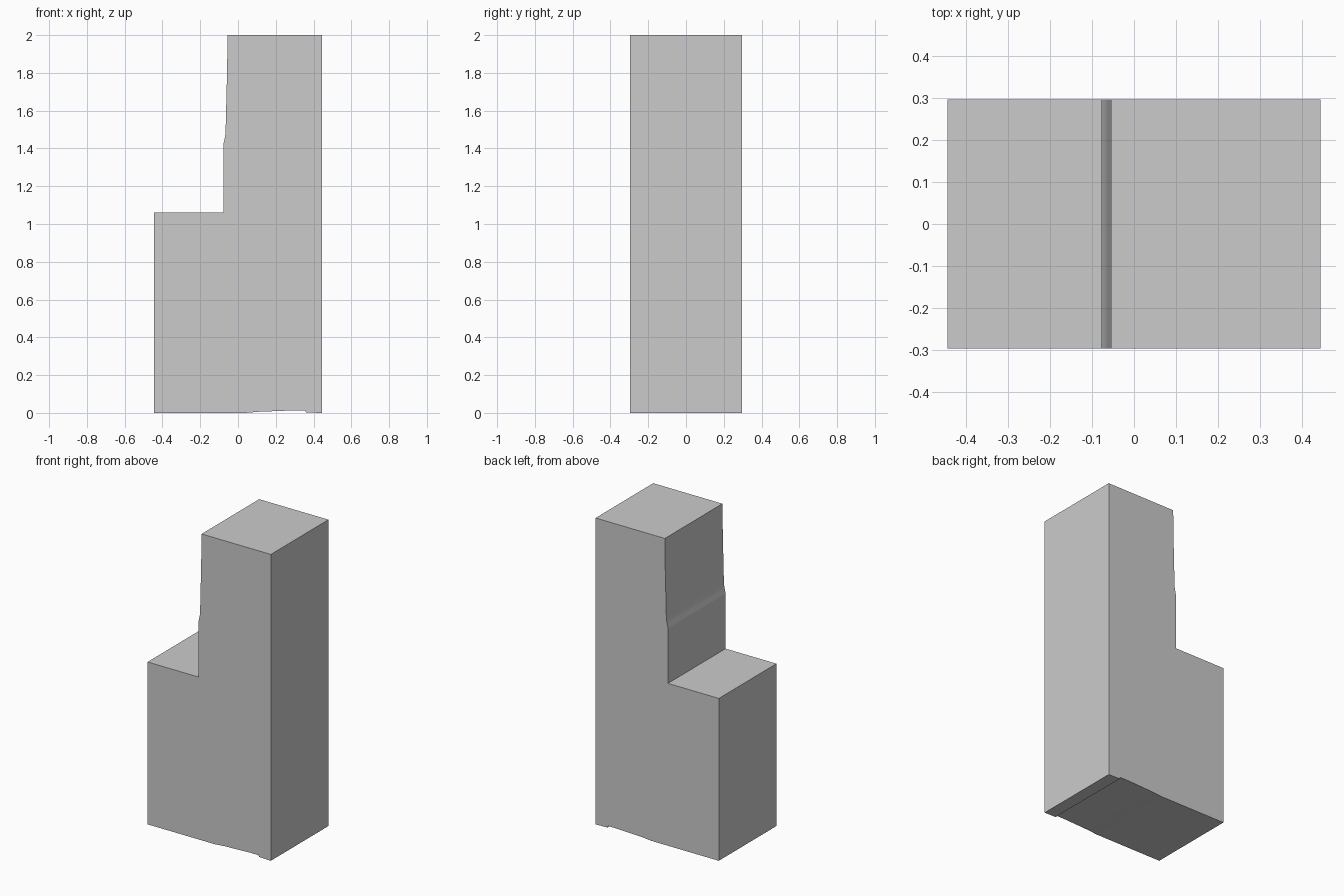
import bpy, bmesh

if "Cube" in bpy.data.objects:
    bpy.data.objects.remove(bpy.data.objects["Cube"])

HALF_DEPTH = 0.297

# Side outline (x, z): stepped block with a slightly worn rear wall and underside
PROFILE = [
    (-0.445, 0.0), (0.04, 0.0), (0.11, 0.006), (0.29, 0.013), (0.355, 0.013),
    (0.36, 0.002), (0.445, 0.0),
    (0.445, 2.0), (-0.055, 2.0), (-0.058, 1.8), (-0.066, 1.48),
    (-0.070, 1.455), (-0.078, 1.42), (-0.078, 1.06), (-0.445, 1.06),
]


def extrude_profile(name, points, half_depth):
    bm = bmesh.new()
    face = bm.faces.new([bm.verts.new((x, -half_depth, z)) for x, z in points])
    result = bmesh.ops.extrude_face_region(bm, geom=[face])
    moved = [v for v in result["geom"] if isinstance(v, bmesh.types.BMVert)]
    bmesh.ops.translate(bm, verts=moved, vec=(0, 2 * half_depth, 0))
    bmesh.ops.recalc_face_normals(bm, faces=bm.faces)
    mesh = bpy.data.meshes.new(name)
    bm.to_mesh(mesh)
    bm.free()
    obj = bpy.data.objects.new(name, mesh)
    bpy.context.collection.objects.link(obj)
    return obj


# Stepped block
extrude_profile("stepped_block", PROFILE, HALF_DEPTH)
